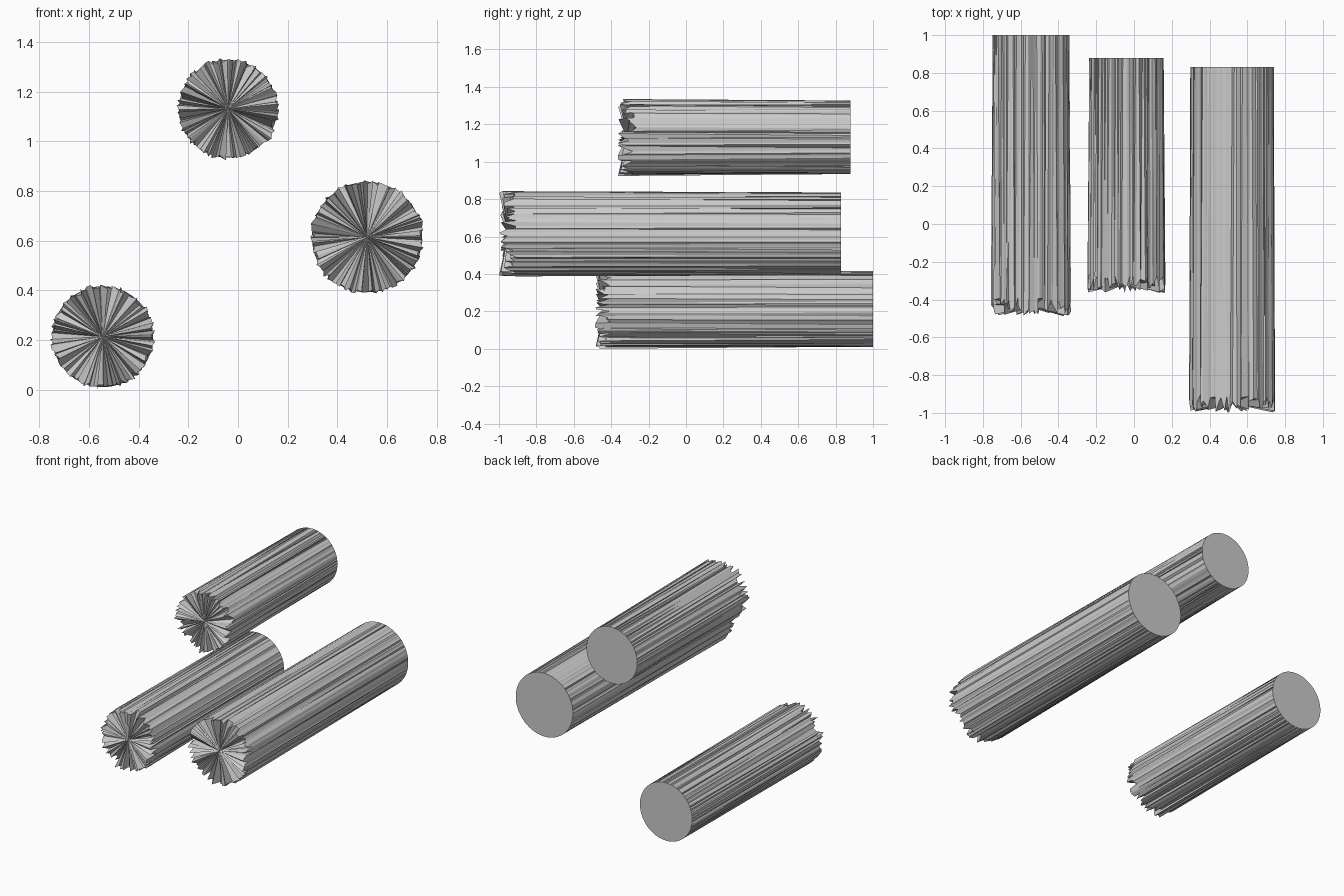
import bpy, bmesh, math, random

if "Cube" in bpy.data.objects:
    bpy.data.objects.remove(bpy.data.objects["Cube"])

random.seed(4)
SIDES = 128


def broken_rod(name, x, z, radius, front, back):
    """Rod along y: clean flat cap at the back, splintered fan at the front."""
    bm = bmesh.new()
    clean, torn = [], []
    for i in range(SIDES):
        a = 2 * math.pi * i / SIDES
        c, s = math.cos(a), math.sin(a)
        clean.append(bm.verts.new((x + radius * c, back, z + radius * s)))
        # splintered rim: scattered in depth and slightly in the cross-section
        torn.append(bm.verts.new((x + radius * c + random.uniform(-0.011, 0.011),
                                  front + random.uniform(0, 0.10),
                                  z + radius * s + random.uniform(-0.011, 0.011))))
    centre = bm.verts.new((x, front + 0.05, z))
    bm.faces.new(clean)
    for i in range(SIDES):
        j = (i + 1) % SIDES
        bm.faces.new((clean[i], torn[i], torn[j], clean[j]))
        bm.faces.new((centre, torn[j], torn[i]))
    bmesh.ops.recalc_face_normals(bm, faces=bm.faces)
    mesh = bpy.data.meshes.new(name)
    bm.to_mesh(mesh)
    bm.free()
    bpy.context.collection.objects.link(bpy.data.objects.new(name, mesh))


# three parallel rods
broken_rod("left_rod", -0.545, 0.213, 0.203, -0.49, 1.0)
broken_rod("top_rod", -0.04, 1.131, 0.197, -0.365, 0.88)
broken_rod("right_rod", 0.52, 0.614, 0.222, -1.0, 0.83)
